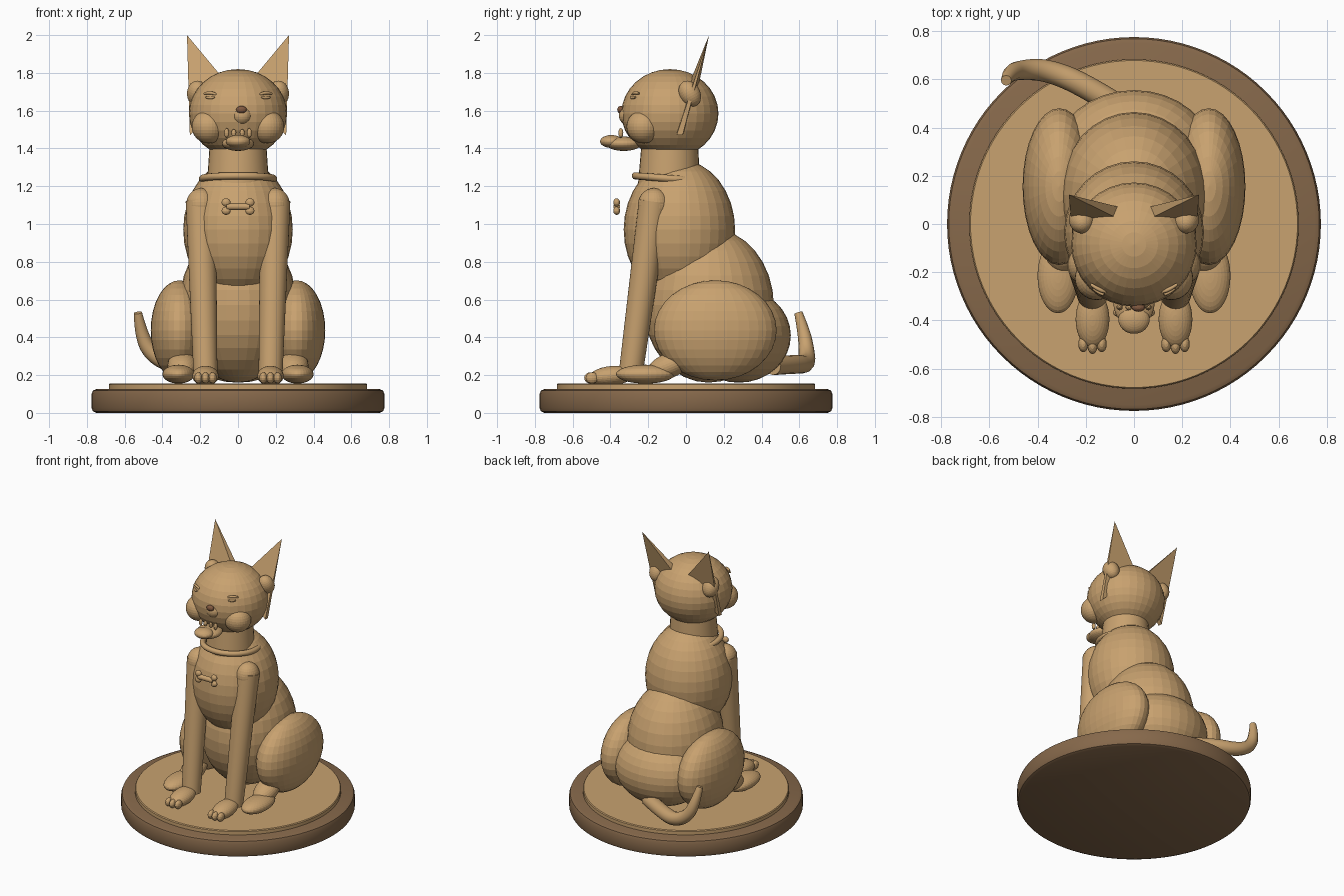
import bpy, bmesh
from math import pi, cos, sin
from mathutils import Vector, Matrix

cube = bpy.data.objects.get("Cube")
if cube:
    bpy.data.objects.remove(cube, do_unlink=True)


def material(name, rgb):
    m = bpy.data.materials.new(name)
    m.use_nodes = True
    m.diffuse_color = (*rgb, 1)
    m.node_tree.nodes["Principled BSDF"].inputs["Base Color"].default_value = (*rgb, 1)
    return m


TAN = material("tan", (0.58, 0.36, 0.16))
BROWN = material("dark brown", (0.24, 0.14, 0.07))
NOSE = material("nose brown", (0.22, 0.1, 0.05))


def finish(name, bm, mat=TAN, smooth=False):
    bmesh.ops.recalc_face_normals(bm, faces=bm.faces[:])
    mesh = bpy.data.meshes.new(name)
    bm.to_mesh(mesh)
    bm.free()
    mesh.materials.append(mat)
    ob = bpy.data.objects.new(name, mesh)
    bpy.context.collection.objects.link(ob)
    if smooth:
        bpy.ops.object.select_all(action="DESELECT")
        ob.select_set(True)
        bpy.context.view_layer.objects.active = ob
        bpy.ops.object.shade_smooth_by_angle()
    return ob


def ball(name, pos, radii, mat=TAN, tilt=0, segs=32):
    """Faceted ellipsoid, tilt turns it about x."""
    bm = bmesh.new()
    bmesh.ops.create_uvsphere(bm, u_segments=segs, v_segments=segs // 2, radius=1)
    m = Matrix.Translation(pos) @ Matrix.Rotation(tilt, 4, "X") @ Matrix.Diagonal((*radii, 1))
    bm.transform(m)
    return finish(name, bm, mat)


def limb(name, a, b, r1, r2):
    """Tapered cylinder from a to b."""
    a, b = Vector(a), Vector(b)
    bm = bmesh.new()
    bmesh.ops.create_cone(bm, cap_ends=True, segments=32, radius1=r1, radius2=r2, depth=(b - a).length)
    turn = (b - a).to_track_quat("Z", "Y").to_matrix().to_4x4()
    bm.transform(Matrix.Translation((a + b) / 2) @ turn)
    return finish(name, bm, smooth=True)


def tube(name, points, radii, cyclic=False):
    """Round tube along a smooth path."""
    cu = bpy.data.curves.new(name, "CURVE")
    cu.dimensions = "3D"
    cu.bevel_depth = 1
    cu.bevel_resolution = 4
    cu.resolution_u = 8
    cu.use_fill_caps = True
    sp = cu.splines.new("NURBS")
    sp.points.add(len(points) - 1)
    for p, co, r in zip(sp.points, points, radii):
        p.co = (*co, 1)
        p.radius = r
    sp.order_u = 3
    sp.use_endpoint_u = not cyclic
    sp.use_cyclic_u = cyclic
    cu.materials.append(TAN)
    ob = bpy.data.objects.new(name, cu)
    bpy.context.collection.objects.link(ob)
    return ob


def disc(name, profile, mat):
    """Turned disc from a radius/height profile."""
    bm = bmesh.new()
    vs = [bm.verts.new((r, 0, z)) for r, z in profile]
    es = [bm.edges.new(p) for p in zip(vs, vs[1:])]
    bmesh.ops.spin(bm, geom=vs + es, axis=(0, 0, 1), cent=(0, 0, 0), angle=2 * pi, steps=96)
    bmesh.ops.remove_doubles(bm, verts=bm.verts[:], dist=0.0001)
    return finish(name, bm, mat, smooth=True)


# Plinth
disc("plinth", [(0, 0), (0.75, 0), (0.768, 0.008), (0.775, 0.026), (0.775, 0.1),
                (0.768, 0.118), (0.75, 0.126), (0, 0.126)], BROWN)
disc("plinth_top", [(0, 0.12), (0.683, 0.12), (0.683, 0.15), (0.678, 0.156), (0, 0.156)], TAN)

# Trunk
ball("chest", (0, -0.035, 0.97), (0.29, 0.295, 0.37))
ball("belly", (0, 0.12, 0.57), (0.31, 0.345, 0.41))
ball("rump", (0, 0.28, 0.41), (0.33, 0.275, 0.25))
limb("neck", (0, -0.09, 1.2), (0, -0.085, 1.45), 0.165, 0.148)

# Collar and bone tag
ring = [2 * pi * i / 24 for i in range(24)]
tube("collar", [(0.19 * cos(t), -0.08 + 0.19 * sin(t), 1.24 - 0.015 * sin(t)) for t in ring],
     [0.019] * 24, True)
limb("tag_bar", (-0.06, -0.367, 1.092), (0.06, -0.367, 1.092), 0.018, 0.018)
for sx in (-1, 1):
    for sz in (-1, 1):
        ball("tag_knob", (sx * 0.063, -0.367, 1.092 + sz * 0.022), (0.024, 0.018, 0.022), segs=16)

# Head
ball("head", (0, -0.085, 1.585), (0.26, 0.257, 0.235))
ball("muzzle", (0.02, -0.31, 1.575), (0.052, 0.045, 0.05))
ball("nose", (0.018, -0.346, 1.605), (0.028, 0.018, 0.02), NOSE, segs=16)
ball("lower_jaw", (0, -0.33, 1.425), (0.085, 0.095, 0.038))
ball("tongue", (0, -0.395, 1.437), (0.065, 0.06, 0.034))
for x, h in ((-0.06, 0.026), (-0.022, 0.02), (0.022, 0.02), (0.06, 0.026)):
    ball("tooth", (x, -0.345, 1.482), (0.013, 0.013, h), segs=12)


def ear(s):
    """Thin pointed wedge."""
    bm = bmesh.new()
    tip = bm.verts.new((s * 0.27, 0.122, 2.0))
    base = [bm.verts.new((s * x, y, z)) for x, y, z in
            ((0.255, -0.05, 1.47), (0.255, -0.018, 1.47), (0.02, 0.06, 1.7), (0.02, 0.0, 1.7))]
    bm.faces.new(base)
    for i in range(4):
        bm.faces.new((tip, base[i], base[i - 1]))
    return bm


# Paired parts
for side, s in (("left", 1), ("right", -1)):
    finish(side + "_ear", ear(s))
    ball(side + "_ear_root", (s * 0.215, 0.02, 1.69), (0.055, 0.055, 0.072), tilt=0.5)
    ball(side + "_cheek", (s * 0.155, -0.225, 1.515), (0.09, 0.09, 0.088))
    # Closed eyes
    tube(side + "_brow", [(s * 0.115, -0.282, 1.685), (s * 0.145, -0.275, 1.7), (s * 0.178, -0.25, 1.69)],
         [0.006, 0.011, 0.006])
    tube(side + "_eyelid", [(s * 0.125, -0.293, 1.672), (s * 0.145, -0.286, 1.663), (s * 0.17, -0.268, 1.672)],
         [0.005, 0.009, 0.005])
    # Front legs
    ball(side + "_shoulder", (s * 0.195, -0.17, 1.1), (0.08, 0.085, 0.09))
    limb(side + "_front_leg", (s * 0.172, -0.295, 0.19), (s * 0.197, -0.17, 1.12), 0.063, 0.08)
    ball(side + "_front_paw", (s * 0.172, -0.395, 0.196), (0.07, 0.12, 0.052), tilt=0.1)
    for dx in (-0.038, 0, 0.038):
        ball(side + "_toe", (s * 0.172 + dx, -0.505 + abs(dx) * 0.2, 0.185), (0.021, 0.034, 0.03), segs=16)
    # Hind legs
    ball(side + "_thigh", (s * 0.31, 0.155, 0.437), (0.152, 0.325, 0.265))
    ball(side + "_hind_paw", (s * 0.315, -0.215, 0.205), (0.085, 0.155, 0.05))
    ball(side + "_ankle", (s * 0.295, -0.09, 0.25), (0.078, 0.125, 0.066), tilt=0.4)

# Tail
tube("tail", [(-0.02, 0.46, 0.25), (-0.2, 0.575, 0.258), (-0.36, 0.64, 0.255), (-0.47, 0.64, 0.32),
              (-0.515, 0.625, 0.43), (-0.53, 0.595, 0.53)],
     [0.05, 0.05, 0.047, 0.042, 0.034, 0.022])
